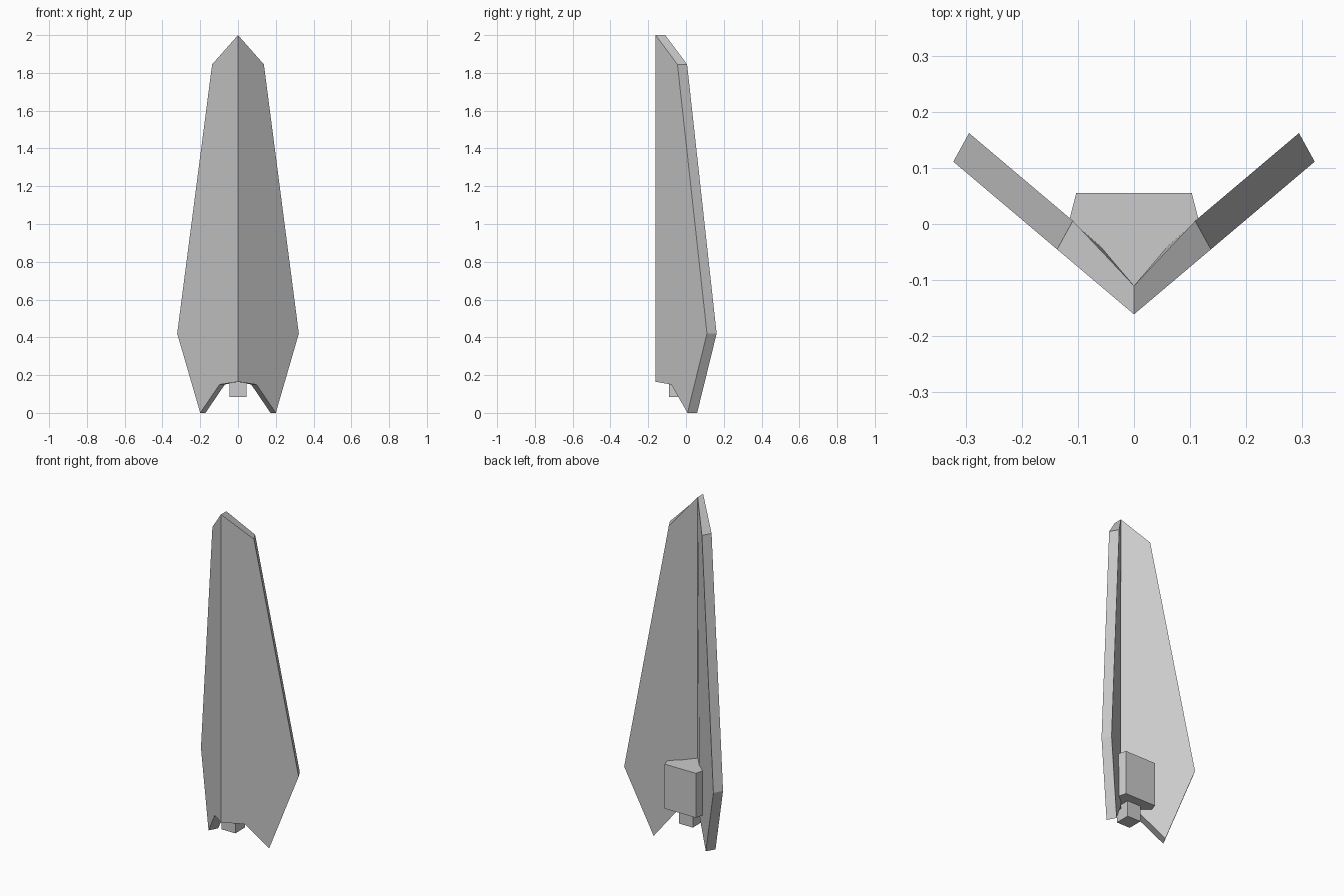
import bpy, bmesh

cube = bpy.data.objects.get("Cube")
if cube:
    bpy.data.objects.remove(cube, do_unlink=True)

grey = bpy.data.materials.new("plain_grey")
grey.use_nodes = True
grey.diffuse_color = (0.6, 0.6, 0.6, 1)
grey.node_tree.nodes["Principled BSDF"].inputs["Base Color"].default_value = (0.6, 0.6, 0.6, 1)


def add_part(name, bm):
    bmesh.ops.recalc_face_normals(bm, faces=bm.faces)
    mesh = bpy.data.meshes.new(name)
    bm.to_mesh(mesh)
    bm.free()
    mesh.materials.append(grey)
    obj = bpy.data.objects.new(name, mesh)
    bpy.context.collection.objects.link(obj)
    return obj


def prism(name, outline, bottom, top):
    """Extrude an xy outline upward between two heights."""
    bm = bmesh.new()
    face = bm.faces.new([bm.verts.new((x, y, bottom)) for x, y in outline])
    new = bmesh.ops.extrude_face_region(bm, geom=[face])["geom"]
    verts = [v for v in new if isinstance(v, bmesh.types.BMVert)]
    bmesh.ops.translate(bm, verts=verts, vec=(0, 0, top - bottom))
    return add_part(name, bm)


# Swept shell: half outline on a slanted plane, thickened and mirrored
half = [(0, 2), (0.137, 1.845), (0.322, 0.42), (0.2, 0), (0.098, 0.15), (0, 0.165)]
SWEEP, NOSE_Y, THICK, INSET = 0.845, -0.161, 0.051, 0.028
bm = bmesh.new()
front = [bm.verts.new((x, NOSE_Y + SWEEP * x, z)) for x, z in half]
back = [bm.verts.new((x - INSET if x else 0, NOSE_Y + SWEEP * x + THICK, z)) for x, z in half]
bm.faces.new(front)
bm.faces.new(back[::-1])
for i in range(len(half) - 1):  # rim, left open along the centre line
    bm.faces.new((front[i], back[i], back[i + 1], front[i + 1]))
shell = add_part("folded_shell", bm)
mirror = shell.modifiers.new("Mirror", "MIRROR")
mirror.use_axis[0] = True
mirror.use_clip = True

# Tapered block on the back, its front tucked inside the fold
block = [(0.103, 0.055), (0.115, 0.008), (0, -0.12), (-0.115, 0.008), (-0.103, 0.055)]
prism("rear_block", block, 0.18, 0.445)

# Small square peg below the block
W = 0.045
peg = [(-W, -0.09), (W, -0.09), (W, 0), (-W, 0)]
prism("lower_peg", peg, 0.085, 0.2)
